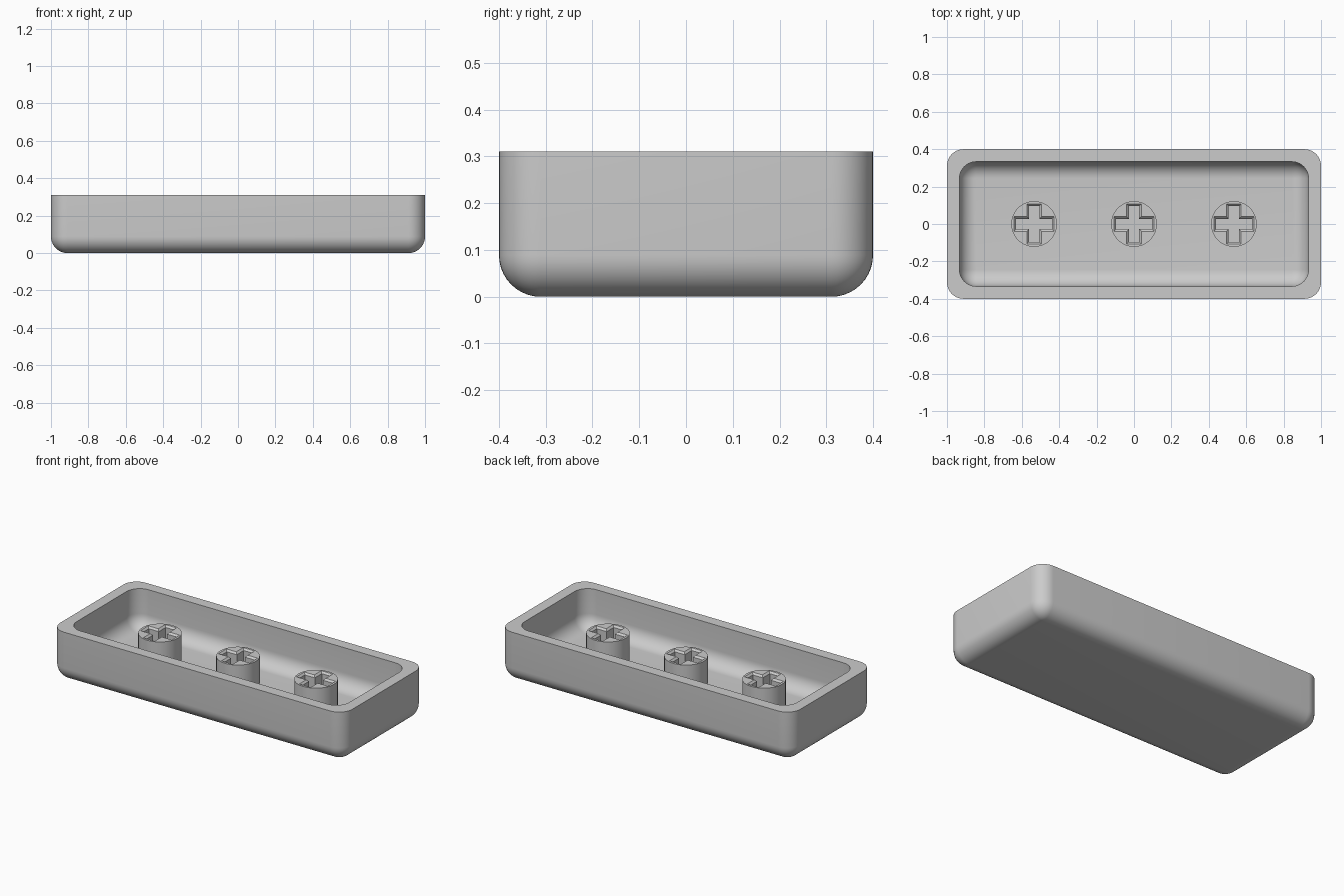
import bpy
import bmesh
from math import sin, cos, pi, radians

HALF_X, HALF_Y, HEIGHT = 1.0, 0.4, 0.311
WALL, FLOOR, RADIUS = 0.067, 0.067, 0.089
STEM_TOP, STEM_RADIUS, STEM_GAP = 0.255, 0.122, 0.534

cube = bpy.data.objects.get("Cube")
if cube:
    bpy.data.objects.remove(cube, do_unlink=True)

grey = bpy.data.materials.new("grey plastic")
grey.use_nodes = True
colour = (0.6, 0.6, 0.6, 1)
grey.diffuse_color = colour
grey.node_tree.nodes["Principled BSDF"].inputs["Base Color"].default_value = colour


def loft(name, rings):
    """Skin a stack of equal-sized outlines and cap both ends."""
    bm = bmesh.new()
    loops = [[bm.verts.new(p) for p in ring] for ring in rings]
    for low, high in zip(loops, loops[1:]):
        for i in range(len(low)):
            j = (i + 1) % len(low)
            bm.faces.new((low[i], low[j], high[j], high[i]))
    bm.faces.new(loops[0][::-1])
    bm.faces.new(loops[-1])
    bmesh.ops.remove_doubles(bm, verts=bm.verts, dist=1e-5)
    bmesh.ops.recalc_face_normals(bm, faces=bm.faces)
    mesh = bpy.data.meshes.new(name)
    bm.to_mesh(mesh)
    bm.free()
    mesh.materials.append(grey)
    obj = bpy.data.objects.new(name, mesh)
    bpy.context.collection.objects.link(obj)
    return obj


def rounded_rect(hx, hy, r, z, steps=10):
    ring = []
    for k, (sx, sy) in enumerate([(1, 1), (-1, 1), (-1, -1), (1, -1)]):
        for s in range(steps + 1):
            a = (k + s / steps) * pi / 2
            ring.append((sx * (hx - r) + r * cos(a), sy * (hy - r) + r * sin(a), z))
    return ring


def circle(r, z, count=64):
    return [(r * cos(2 * pi * i / count), r * sin(2 * pi * i / count), z) for i in range(count)]


def cross(grow, z):
    length, width = 0.096 + grow, 0.028 + grow
    ring = []
    for k in range(4):
        c, s = round(cos(k * pi / 2)), round(sin(k * pi / 2))
        for x, y in [(length, -width), (length, width), (width, width)]:
            ring.append((c * x - s * y, s * x + c * y, z))
    return ring


def filleted(hx, hy, base, steps=10):
    """Outlines rising from a flat base through a round edge to the rim."""
    rings = []
    for s in range(steps + 1):
        a = s / steps * pi / 2
        inset = RADIUS * (1 - sin(a))
        rings.append(rounded_rect(hx - inset, hy - inset, RADIUS - inset,
                                  base + RADIUS * (1 - cos(a))))
    return rings + [rounded_rect(hx, hy, RADIUS, HEIGHT)]


def smooth(obj):
    bpy.ops.object.select_all(action="DESELECT")
    obj.select_set(True)
    bpy.context.view_layer.objects.active = obj
    bpy.ops.object.shade_smooth_by_angle(angle=radians(30))


# Open shell: outside, rim and hollow inside as one skin
outside = filleted(HALF_X, HALF_Y, 0)
inside = filleted(HALF_X - WALL, HALF_Y - WALL, FLOOR)
shell = loft("shell", outside + inside[::-1])
smooth(shell)

# Round stem with a chamfered cross socket
stem = loft("middle_stem", [circle(STEM_RADIUS, FLOOR - 0.01), circle(STEM_RADIUS, STEM_TOP)])
chamfer = 0.011
cutter = loft("socket_cutter", [cross(0, FLOOR + 0.005), cross(0, STEM_TOP - chamfer),
                                cross(chamfer, STEM_TOP), cross(chamfer, STEM_TOP + 0.05)])
cut = stem.modifiers.new("socket", "BOOLEAN")
cut.operation = "DIFFERENCE"
cut.solver = "EXACT"
cut.object = cutter
bpy.context.view_layer.objects.active = stem
bpy.ops.object.modifier_apply(modifier=cut.name)
bpy.data.objects.remove(cutter, do_unlink=True)
smooth(stem)

# Matching stems on both sides
for name, x in [("right_stem", -STEM_GAP), ("left_stem", STEM_GAP)]:
    copy = bpy.data.objects.new(name, stem.data)
    copy.location.x = x
    bpy.context.collection.objects.link(copy)
